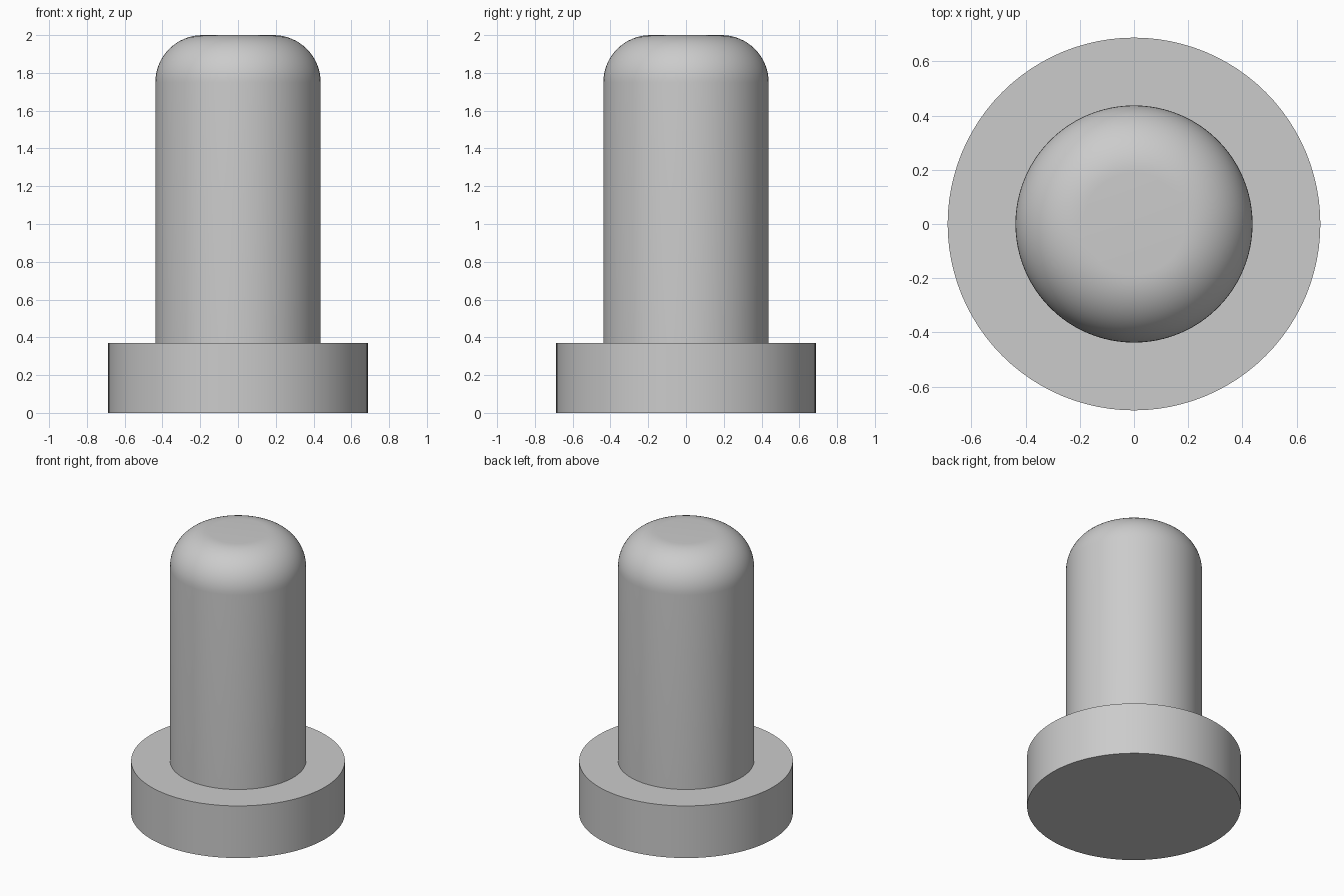
import bpy, bmesh, math

cube = bpy.data.objects.get("Cube")
if cube:
    bpy.data.objects.remove(cube, do_unlink=True)

SEGMENTS = 96
FLANGE_R, FLANGE_H = 0.6875, 0.37
PIN_R, HEIGHT, FILLET = 0.4375, 2.0, 0.25

# Single grey finish
grey = bpy.data.materials.new("plain_grey")
grey.use_nodes = True
colour = (0.6, 0.6, 0.6, 1)
grey.diffuse_color = colour
grey.node_tree.nodes["Principled BSDF"].inputs["Base Color"].default_value = colour

# Profile (radius, height): flange, shank, rounded tip
profile = [(0, 0), (FLANGE_R, 0), (FLANGE_R, FLANGE_H), (PIN_R, FLANGE_H)]
for i in range(17):
    a = math.pi / 2 * i / 16
    profile.append((PIN_R - FILLET + FILLET * math.cos(a),
                    HEIGHT - FILLET + FILLET * math.sin(a)))
profile.append((0, HEIGHT))

# Revolve the profile into one closed solid
bm = bmesh.new()
verts = [bm.verts.new((r, 0, z)) for r, z in profile]
edges = [bm.edges.new(pair) for pair in zip(verts, verts[1:])]
bmesh.ops.spin(bm, geom=verts + edges, cent=(0, 0, 0), axis=(0, 0, 1),
               angle=2 * math.pi, steps=SEGMENTS, use_merge=True)
bmesh.ops.remove_doubles(bm, verts=bm.verts, dist=1e-5)
bmesh.ops.recalc_face_normals(bm, faces=bm.faces)
mesh = bpy.data.meshes.new("flanged_pin")
bm.to_mesh(mesh)
bm.free()
mesh.materials.append(grey)

pin = bpy.data.objects.new("flanged_pin", mesh)
bpy.context.collection.objects.link(pin)

# Smooth sides with crisp flange edges
bpy.ops.object.select_all(action="DESELECT")
pin.select_set(True)
bpy.context.view_layer.objects.active = pin
bpy.ops.object.shade_smooth_by_angle(angle=math.radians(30))
